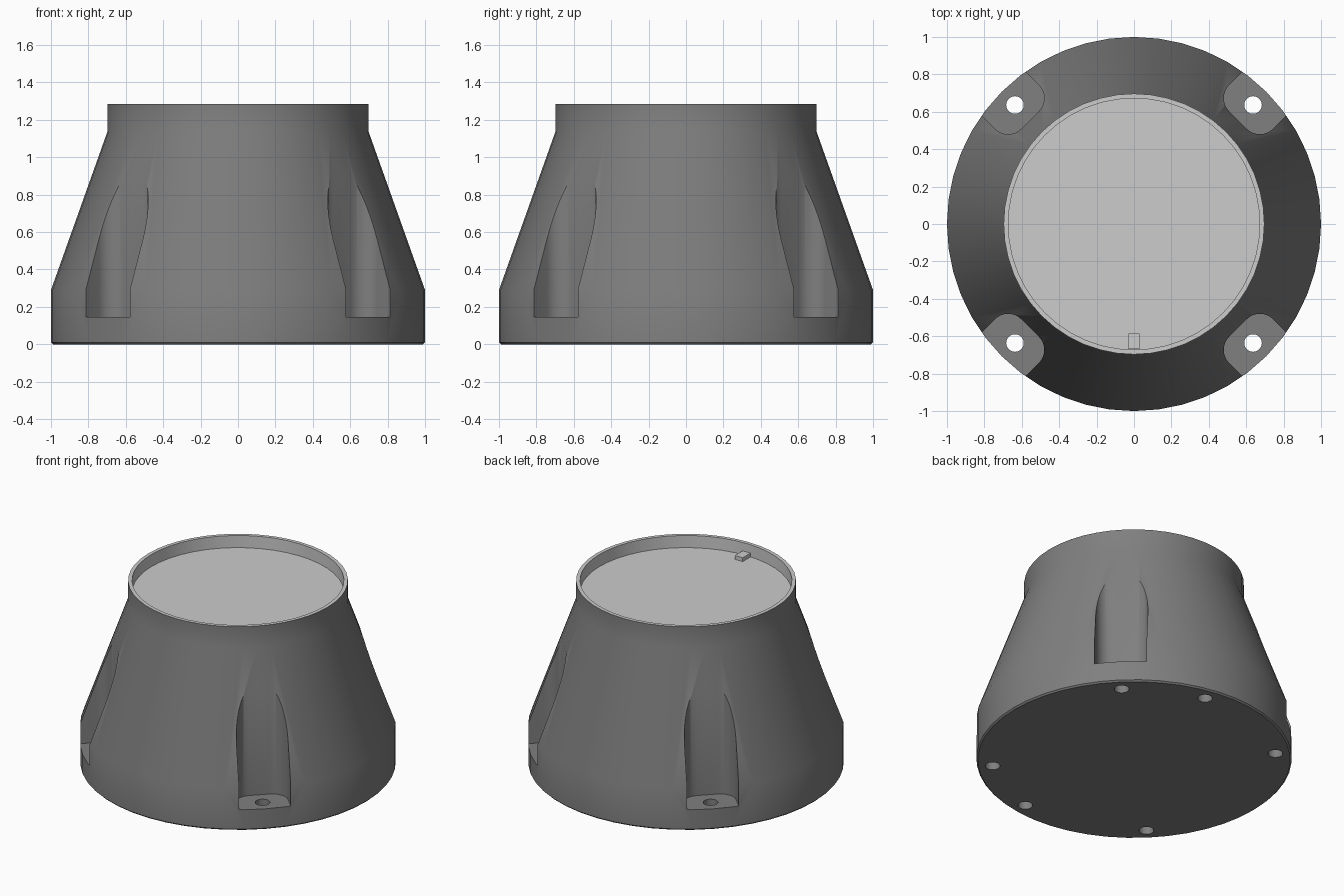
import bpy, bmesh
from math import cos, sin, pi, radians, hypot
from mathutils import Matrix

cube = bpy.data.objects.get("Cube")
if cube:
    bpy.data.objects.remove(cube, do_unlink=True)


def material(name, v):
    m = bpy.data.materials.new(name)
    m.use_nodes = True
    m.diffuse_color = (v, v, v, 1)
    m.node_tree.nodes["Principled BSDF"].inputs["Base Color"].default_value = (v, v, v, 1)
    return m


dark = material("dark grey", 0.214)
light = material("light grey", 0.604)


def make_object(name, bm):
    bmesh.ops.recalc_face_normals(bm, faces=bm.faces)
    me = bpy.data.meshes.new(name)
    bm.to_mesh(me)
    bm.free()
    ob = bpy.data.objects.new(name, me)
    bpy.context.collection.objects.link(ob)
    return ob


def lathe(name, profile, n):
    """Closed solid turned about z, capped at both ends of the profile."""
    bm = bmesh.new()
    rings = [[bm.verts.new((r * cos(2 * pi * i / n), r * sin(2 * pi * i / n), z))
              for i in range(n)] for r, z in profile]
    for a, b in zip(rings, rings[1:]):
        for i in range(n):
            j = (i + 1) % n
            bm.faces.new((a[i], a[j], b[j], b[i]))
    bm.faces.new(rings[0])
    bm.faces.new(rings[-1])
    return make_object(name, bm)


def prism(bm, outline, z0, z1, angle):
    """Add an upright prism, its outline turned by angle about z."""
    ca, sa = cos(angle), sin(angle)
    low, high = [[bm.verts.new((x * ca - y * sa, x * sa + y * ca, z)) for x, y in outline]
                 for z in (z0, z1)]
    bm.faces.new(low)
    bm.faces.new(high)
    for i in range(len(outline)):
        j = (i + 1) % len(outline)
        bm.faces.new((low[i], low[j], high[j], high[i]))


def arc(cx, cy, r, a0, a1, n):
    steps = [radians(a0 + (a1 - a0) * i / n) for i in range(n + 1)]
    return [(cx + r * cos(a), cy + r * sin(a)) for a in steps]


# Housing: chamfered foot, cone, neck and shallow recess
housing = lathe("housing", [(0.99, 0), (1, 0.01), (1, 0.29), (0.697, 1.14), (0.697, 1.285),
                            (0.672, 1.285), (0.672, 1.2)], 48)

# Four round-cornered bolt pockets
corners = [45, 135, 225, 315]
inner, half, fillet = 0.786, 0.166, 0.1
outline = ([(1.3, half)]
           + arc(inner + fillet, half - fillet, fillet, 90, 180, 8)
           + arc(inner + fillet, fillet - half, fillet, 180, 270, 8)
           + [(1.3, -half)])
bm = bmesh.new()
for a in corners:
    prism(bm, outline, 0.145, 1.25, radians(a))
pockets = make_object("pocket_cutter", bm)

# Four through holes and two blind holes in the foot
bm = bmesh.new()
circle = arc(0.9, 0, 0.047, 0, 345, 23)
for a in corners:
    prism(bm, circle, -0.1, 0.3, radians(a))
for a in (80, 280):
    prism(bm, circle, -0.1, 0.22, radians(a))
holes = make_object("hole_cutter", bm)

bpy.context.view_layer.objects.active = housing
for cutter in (pockets, holes):
    cutter.hide_render = True
    mod = housing.modifiers.new(cutter.name, 'BOOLEAN')
    mod.operation = 'DIFFERENCE'
    mod.solver = 'EXACT'
    mod.object = cutter
    bpy.ops.object.modifier_apply(modifier=mod.name)
    bpy.data.objects.remove(cutter, do_unlink=True)

# Light rim and recess, dark everywhere else
housing.data.materials.clear()
housing.data.materials.append(dark)
housing.data.materials.append(light)
for p in housing.data.polygons:
    c = p.center
    p.material_index = int(c.z > 1.19 and hypot(c.x, c.y) < 0.689)

# Small locating tab on the recess floor
bm = bmesh.new()
bmesh.ops.create_cube(bm, size=1, matrix=Matrix.Translation((0, -0.627, 1.212))
                      @ Matrix.Diagonal((0.06, 0.085, 0.03, 1)))
tab = make_object("locating_tab", bm)
tab.data.materials.append(light)

# Smooth shading with sharp edges kept
bpy.ops.object.select_all(action='DESELECT')
housing.select_set(True)
bpy.context.view_layer.objects.active = housing
bpy.ops.object.shade_smooth_by_angle(angle=radians(30))
